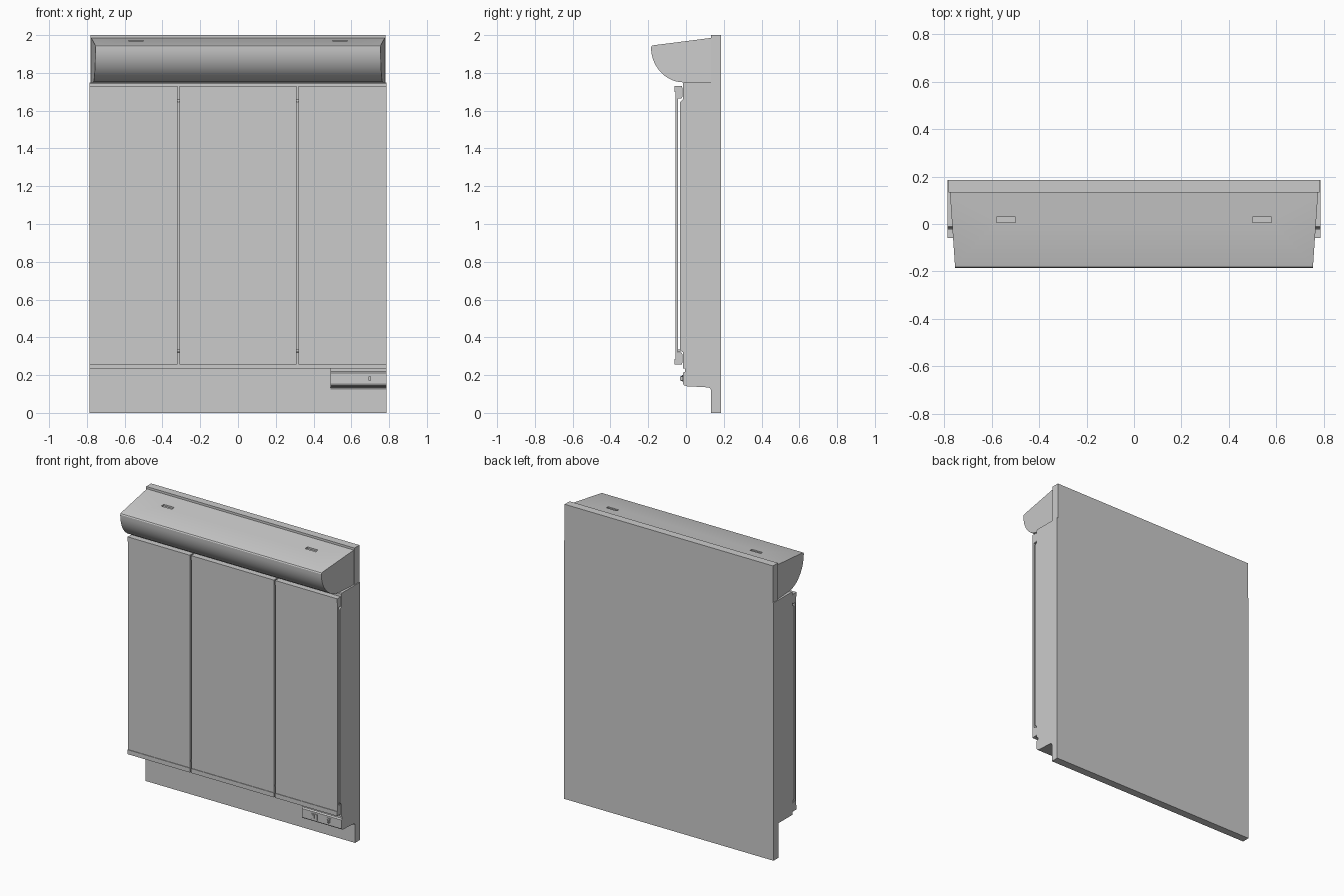
import bpy, bmesh, math

if "Cube" in bpy.data.objects:
    bpy.data.objects.remove(bpy.data.objects["Cube"])


def extrude_profile(name, profile, x0, x1, taper=None, smooth=False):
    """Extrude a closed (y, z) profile along x; taper(y) gives an x scale."""
    bm = bmesh.new()
    ends = [[bm.verts.new((x * (taper(y) if taper else 1), y, z)) for y, z in profile]
            for x in (x0, x1)]
    n = len(profile)
    bm.faces.new(ends[0])
    bm.faces.new(ends[1])
    for i in range(n):
        j = (i + 1) % n
        bm.faces.new((ends[0][i], ends[0][j], ends[1][j], ends[1][i]))
    bmesh.ops.recalc_face_normals(bm, faces=bm.faces)
    mesh = bpy.data.meshes.new(name)
    bm.to_mesh(mesh)
    bm.free()
    ob = bpy.data.objects.new(name, mesh)
    bpy.context.collection.objects.link(ob)
    if smooth:
        bpy.ops.object.select_all(action='DESELECT')
        ob.select_set(True)
        bpy.context.view_layer.objects.active = ob
        bpy.ops.object.shade_smooth_by_angle(angle=math.radians(30))
    return ob


def box(name, x0, x1, y0, y1, z0, z1):
    return extrude_profile(name, [(y0, z0), (y1, z0), (y1, z1), (y0, z1)], x0, x1)


def cut(target, cutter):
    mod = target.modifiers.new("cut", 'BOOLEAN')
    mod.operation, mod.solver, mod.object = 'DIFFERENCE', 'EXACT', cutter
    cutter.hide_render = True
    bpy.context.view_layer.objects.active = target
    bpy.ops.object.modifier_apply(modifier=mod.name)
    bpy.data.objects.remove(cutter)


W = 0.787

# Back boards: wide lower board and slightly narrower one behind the lamp
box("back_board", -W, W, 0.132, 0.185, 0, 1.75)
box("lamp_back_board", -0.782, 0.782, 0.132, 0.185, 1.75, 2.0)

# Cabinet body with a raised front panel behind the doors
extrude_profile("cabinet_body", [
    (0.132, 0.235), (-0.016, 0.235), (-0.016, 0.32), (-0.032, 0.335),
    (-0.032, 1.645), (-0.016, 1.66), (-0.016, 1.745), (-0.011, 1.75),
    (0.132, 1.75)], -W, W)

# Switch box under the right end of the cabinet
extrude_profile("switch_box", [
    (0.132, 0.235), (-0.006, 0.235), (-0.006, 0.218), (-0.016, 0.212),
    (-0.016, 0.155), (-0.010, 0.146), (0.005, 0.141), (0.118, 0.135),
    (0.128, 0.131), (0.132, 0.12)], 0.49, W, smooth=True)
box("socket_plate", 0.565, 0.61, -0.022, -0.014, 0.165, 0.20)
box("socket_insert", 0.572, 0.588, -0.026, -0.020, 0.170, 0.195)
box("switch_plate", 0.675, 0.715, -0.019, -0.014, 0.165, 0.20)
box("switch_rocker", 0.690, 0.703, -0.032, -0.017, 0.172, 0.193)

# Three mirror doors, each with a top and a bottom rail
top_rail = [(-0.060, 1.73), (-0.022, 1.73), (-0.018, 1.715), (-0.018, 1.675),
            (-0.024, 1.665), (-0.046, 1.665), (-0.050, 1.70), (-0.060, 1.70)]
bottom_rail = [(y, 1.985 - z) for y, z in top_rail]
doors = {"left": (-W, -0.320), "middle": (-0.311, 0.311), "right": (0.320, W)}
for side, (x0, x1) in doors.items():
    box(f"{side}_mirror_door", x0, x1, -0.056, -0.043, 0.27, 1.715)
    extrude_profile(f"{side}_top_rail", top_rail, x0, x1)
    extrude_profile(f"{side}_bottom_rail", bottom_rail, x0, x1)

# Small catches in the gaps between the doors
for s in (-1, 1):
    box("door_catch", s * 0.3155 - 0.006, s * 0.3155 + 0.006, -0.045, -0.028, 0.322, 0.336)

# Lamp hood: sloping top, curved underside, ends tapering toward the front
curve = [(-0.185, 1.936)]
for i in range(1, 15):
    a = math.radians(180 + 90 * i / 14)
    curve.append((-0.013 + 0.172 * math.cos(a), 1.936 + 0.186 * math.sin(a)))
hood = extrude_profile(
    "lamp_hood",
    [(0.132, 1.75), (0.132, 1.985), (-0.173, 1.946), (-0.181, 1.943)] + curve,
    -1, 1, taper=lambda y: 0.755 + (y + 0.185) / 0.317 * 0.022, smooth=True)

# Shallow slots in the hood top
for s in (-1, 1):
    cut(hood, box("slot_cutter", s * 0.54 - 0.04, s * 0.54 + 0.04, 0.006, 0.03, 1.961, 2.02))
